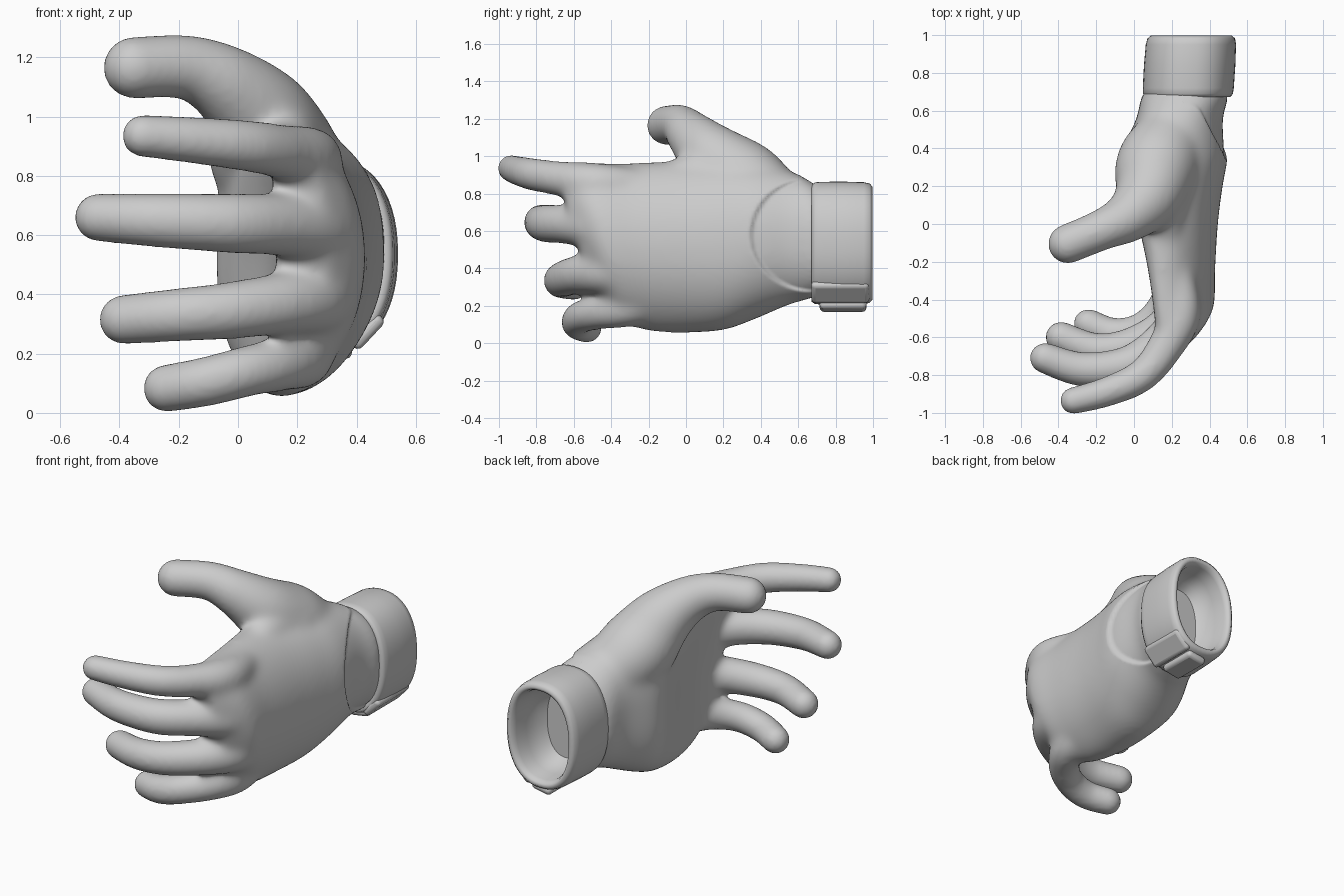
import bpy, bmesh
from math import sin, cos, pi, sqrt
from mathutils import Vector

if "Cube" in bpy.data.objects:
    bpy.data.objects.remove(bpy.data.objects["Cube"])


def spline(keys, steps):
    """Catmull-Rom interpolation of tuples of any length."""
    out = []
    for i in range(len(keys) - 1):
        a, b = keys[max(i - 1, 0)], keys[i]
        c, d = keys[i + 1], keys[min(i + 2, len(keys) - 1)]
        for s in range(steps):
            t = s / steps
            out.append([0.5 * (2 * q + (r - p) * t + (2 * p - 5 * q + 4 * r - w) * t * t
                               + (3 * q - p - 3 * r + w) * t ** 3)
                        for p, q, r, w in zip(a, b, c, d)])
    out.append(list(keys[-1]))
    return out


def loft(bm, rings, capped=True):
    vs = [[bm.verts.new(p) for p in ring] for ring in rings]
    n = len(vs[0])
    for a, b in zip(vs, vs[1:]):
        for i in range(n):
            bm.faces.new((a[i], a[(i + 1) % n], b[(i + 1) % n], b[i]))
    if capped:
        bm.faces.new(vs[0])
        bm.faces.new(vs[-1])


def tube(bm, keys, n=20):
    """Round tube through (x, y, z, radius) keys with a domed tip."""
    pts = spline(keys, 5)
    pos = [Vector(p[:3]) for p in pts]
    rad = [p[3] for p in pts]
    d = (pos[-1] - pos[-2]).normalized()
    end, r = pos[-1], rad[-1]
    for k in range(1, 6):
        a = k / 5.3 * pi / 2
        pos.append(end + d * r * sin(a))
        rad.append(r * cos(a))
    rings = []
    for i, p in enumerate(pos):
        t = (pos[min(i + 1, len(pos) - 1)] - pos[max(i - 1, 0)]).normalized()
        u = t.cross(Vector((0, 0, 1))).normalized()
        w = u.cross(t)
        rings.append([p + (u * cos(2 * pi * j / n) + w * sin(2 * pi * j / n)) * rad[i]
                      for j in range(n)])
    loft(bm, rings)


def make(name, bm):
    bmesh.ops.recalc_face_normals(bm, faces=bm.faces)
    me = bpy.data.meshes.new(name)
    bm.to_mesh(me)
    bm.free()
    ob = bpy.data.objects.new(name, me)
    bpy.context.collection.objects.link(ob)
    bpy.ops.object.select_all(action='DESELECT')
    ob.select_set(True)
    bpy.context.view_layer.objects.active = ob
    return ob


def power(v, e):
    return abs(v) ** e * (1 if v >= 0 else -1)


# Palm: cupped sections (y, centre x, half x, centre z, half z, cupping, slant)
hand = bmesh.new()
palm = [(-.59, .22, .09, .58, .33, .06, .10), (-.45, .275, .145, .54, .42, .10, .10),
        (-.25, .265, .165, .515, .45, .11, .05), (0, .235, .21, .515, .46, .09, 0),
        (.2, .215, .255, .525, .455, .06, 0), (.36, .212, .285, .55, .425, .05, 0),
        (.55, .25, .24, .565, .36, .03, 0), (.68, .28, .235, .55, .305, 0, 0),
        (.76, .29, .17, .535, .26, 0, 0)]
rings = []
for y, cx, hx, cz, hz, cup, slant in spline(palm, 5):
    ring = []
    for j in range(40):
        a = 2 * pi * j / 40
        v = power(sin(a), .85)
        ring.append((cx + hx * power(cos(a), .85) - cup * v * v, y - slant * v, cz + hz * v))
    rings.append(ring)
loft(hand, rings)

# Fingers and thumb: (x, y, z, radius) from root to tip
digits = [
    # index
    [(.20, .05, .80, .06), (.225, -.25, .84, .09), (.245, -.48, .855, .11), (.155, -.67, .88, .096),
     (.04, -.805, .90, .087), (-.15, -.89, .92, .078), (-.32, -.935, .935, .071)],
    # middle
    [(.25, .05, .60, .06), (.28, -.25, .61, .10), (.285, -.45, .62, .12), (.15, -.625, .635, .108),
     (-.03, -.745, .64, .10), (-.27, -.77, .65, .091), (-.47, -.71, .66, .081)],
    # ring
    [(.25, .05, .42, .06), (.275, -.20, .40, .10), (.275, -.40, .385, .12), (.16, -.555, .37, .108),
     (-.03, -.65, .345, .096), (-.21, -.665, .33, .089), (-.385, -.60, .315, .083)],
    # little
    [(.20, .10, .28, .06), (.21, -.12, .23, .09), (.22, -.32, .19, .105), (.145, -.47, .165, .095),
     (.03, -.56, .14, .086), (-.11, -.58, .105, .083), (-.24, -.53, .083, .08)],
    # thumb
    [(.25, .54, .70, .16), (.13, .33, .85, .22), (.075, .15, .99, .185),
     (-.03, .04, 1.10, .138), (-.17, -.03, 1.165, .109), (-.35, -.105, 1.165, .104)],
    # web between thumb and index
    [(.22, .28, .90, .12), (.16, .10, .92, .12), (.17, -.10, .87, .09)],
]
for d in digits:
    tube(hand, d)

# Fuse the parts into one smooth glove, blending the palm more than the digits
glove = make("glove_hand", hand)
m = glove.modifiers.new("fuse", 'REMESH')
m.mode = 'VOXEL'
m.voxel_size = .014
m.use_smooth_shade = True
bpy.ops.object.modifier_apply(modifier="fuse")
group = glove.vertex_groups.new(name="blend")
for v in glove.data.vertices:
    w = min(1, max(0, v.co.x / .15, v.co.y / .15))
    if v.co.y < .6:
        group.add([v.index], w, 'REPLACE')
for name, count, vg in (("blend", 45, "blend"), ("soften", 6, "")):
    m = glove.modifiers.new(name, 'SMOOTH')
    m.factor = .5
    m.iterations = count
    m.vertex_group = vg
    bpy.ops.object.modifier_apply(modifier=name)

# Recessed half-round opening on the back of the wrist
for v in glove.data.vertices:
    e = sqrt(((v.co.y - .68) / .34) ** 2 + ((v.co.z - .58) / .31) ** 2)
    if v.co.x > .26 and e < 1:
        v.co.x -= .02 * min(1, (1 - e) / .06)
bpy.ops.object.shade_smooth_by_angle(angle=1.2)

# Hollow cuff: profile of (y, inset) swept round an oval
bm = bmesh.new()
profile = [(.70, -.06), (.675, -.035), (.672, -.012), (.69, 0), (.72, .003), (.84, .004),
           (.95, .001), (.982, -.006), (.998, -.024), (.99, -.042), (.96, -.053),
           (.88, -.06), (.80, -.08), (.75, -.12)]
rings = []
for y, off in profile:
    cx = .285 + (y - .68) * .06
    rings.append([(cx + (.238 + off) * power(cos(a), .85), y,
                   .535 + (.325 + off) * power(sin(a), .9))
                  for a in (2 * pi * j / 56 for j in range(56))])
loft(bm, rings, capped=False)
make("cuff", bm)
bpy.ops.object.shade_smooth_by_angle(angle=1.2)


# Closure tabs at the lower back edge of the cuff
def tab(name, loc, size, angle):
    b = bmesh.new()
    bmesh.ops.create_cube(b, size=1)
    bmesh.ops.scale(b, vec=size, verts=b.verts)
    ob = make(name, b)
    ob.location = loc
    ob.rotation_euler.y = angle
    bev = ob.modifiers.new("round", 'BEVEL')
    bev.width = .022
    bev.segments = 3
    bpy.ops.object.shade_smooth_by_angle(angle=.8)


tab("closure_tab", (.435, .825, .275), (.05, .31, .14), .75)
tab("closure_under_tab", (.32, .84, .20), (.05, .25, .13), 1.4)
